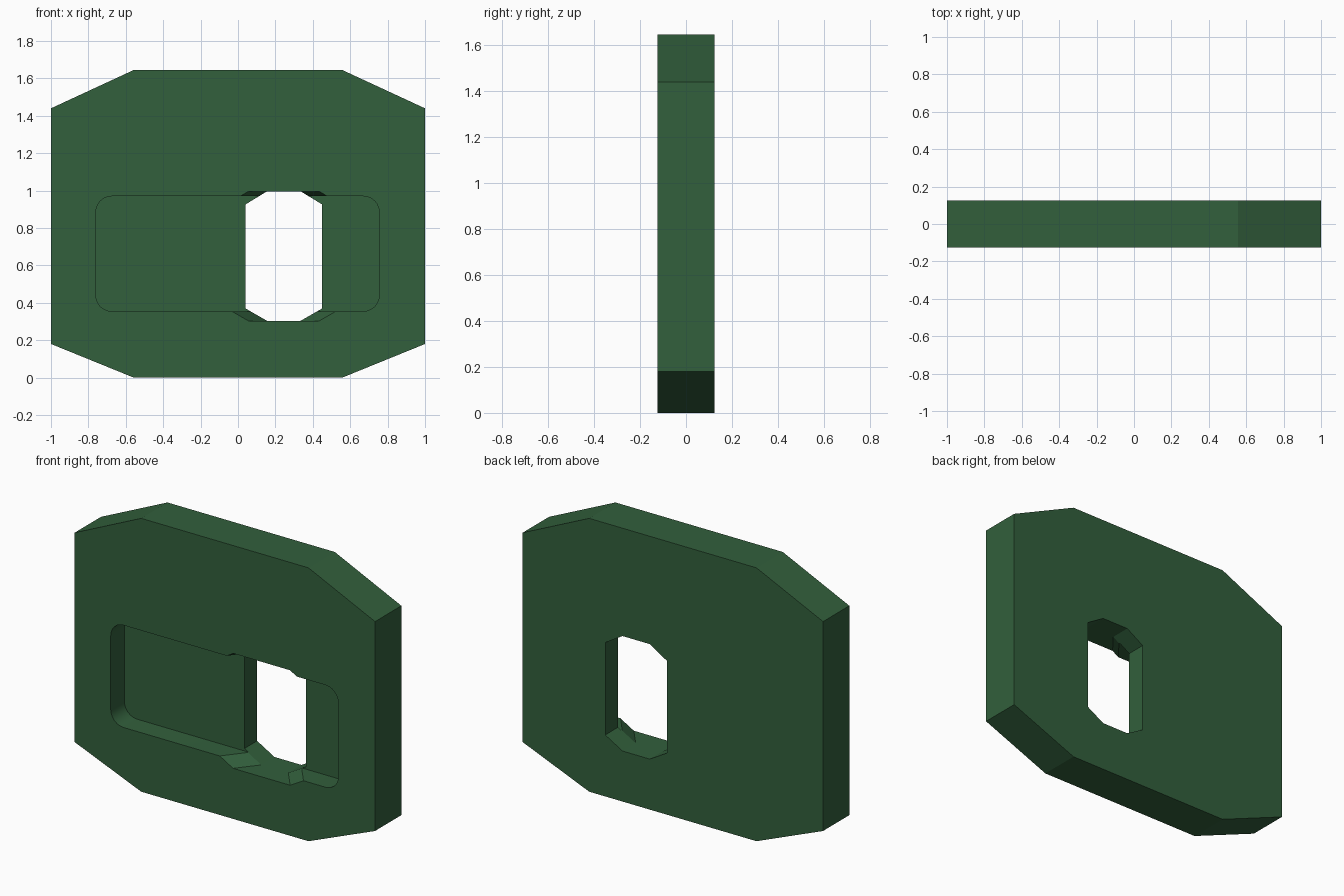
import bpy, bmesh, math

if "Cube" in bpy.data.objects:
    bpy.data.objects.remove(bpy.data.objects["Cube"])

green = bpy.data.materials.new("green")
green.diffuse_color = (0.032, 0.115, 0.045, 1)
green.use_nodes = True
green.node_tree.nodes["Principled BSDF"].inputs["Base Color"].default_value = green.diffuse_color


def loft(name, sections):
    """Closed solid through (y, [(x, z), ...]) sections ordered front to back."""
    bm = bmesh.new()
    rings = [[bm.verts.new((x, y, z)) for x, z in pts] for y, pts in sections]
    n = len(rings[0])
    for a, b in zip(rings, rings[1:]):
        for i in range(n):
            j = (i + 1) % n
            bm.faces.new((a[i], a[j], b[j], b[i]))
    bm.faces.new(rings[0])
    bm.faces.new(rings[-1])
    bmesh.ops.recalc_face_normals(bm, faces=bm.faces)
    me = bpy.data.meshes.new(name)
    bm.to_mesh(me)
    bm.free()
    ob = bpy.data.objects.new(name, me)
    bpy.context.collection.objects.link(ob)
    return ob


def octagon(cx, half, flat, z0, z1, z2, z3):
    right = [(flat, z0), (half, z1), (half, z2), (flat, z3)]
    return ([(cx + x, z) for x, z in right]
            + [(cx - x, z) for x, z in reversed(right)])


def rounded_rect(x0, x1, z0, z1, r, steps=6):
    corners = [(x1 - r, z1 - r), (x0 + r, z1 - r), (x0 + r, z0 + r), (x1 - r, z0 + r)]
    pts = []
    for k, (cx, cz) in enumerate(corners):
        for i in range(steps + 1):
            a = math.pi / 2 * (k + i / steps)
            pts.append((cx + r * math.cos(a), cz + r * math.sin(a)))
    return pts


# Chamfered plate
outline = octagon(0, 1.0, 0.557, 0, 0.18, 1.44, 1.645)
plate = loft("handle_plate", [(-0.125, outline), (0.125, outline)])
plate.data.materials.append(green)

# Shallow rounded recess in the front
pocket = rounded_rect(-0.76, 0.755, 0.355, 0.97, 0.085)
recess = loft("recess_cutter", [(-0.3, pocket), (0.005, pocket)])

# Through hole, its corners flaring wider toward the front
hole = octagon(0.245, 0.205, 0.09, 0.304, 0.37, 0.926, 0.996)
flare = octagon(0.245, 0.305, 0.19, 0.304, 0.37, 0.926, 0.996)
opening = loft("opening_cutter",
               [(-0.3, flare), (-0.125001, flare), (0.0, hole), (0.3, hole)])

# Cut the plate and bake the result
for cutter in (recess, opening):
    cutter.hide_render = True
    mod = plate.modifiers.new(cutter.name, 'BOOLEAN')
    mod.operation = 'DIFFERENCE'
    mod.solver = 'EXACT'
    mod.object = cutter
bpy.context.view_layer.objects.active = plate
plate.select_set(True)
for mod in list(plate.modifiers):
    bpy.ops.object.modifier_apply(modifier=mod.name)
for cutter in (recess, opening):
    bpy.data.objects.remove(cutter)
bpy.ops.object.shade_smooth_by_angle(angle=math.radians(20))
